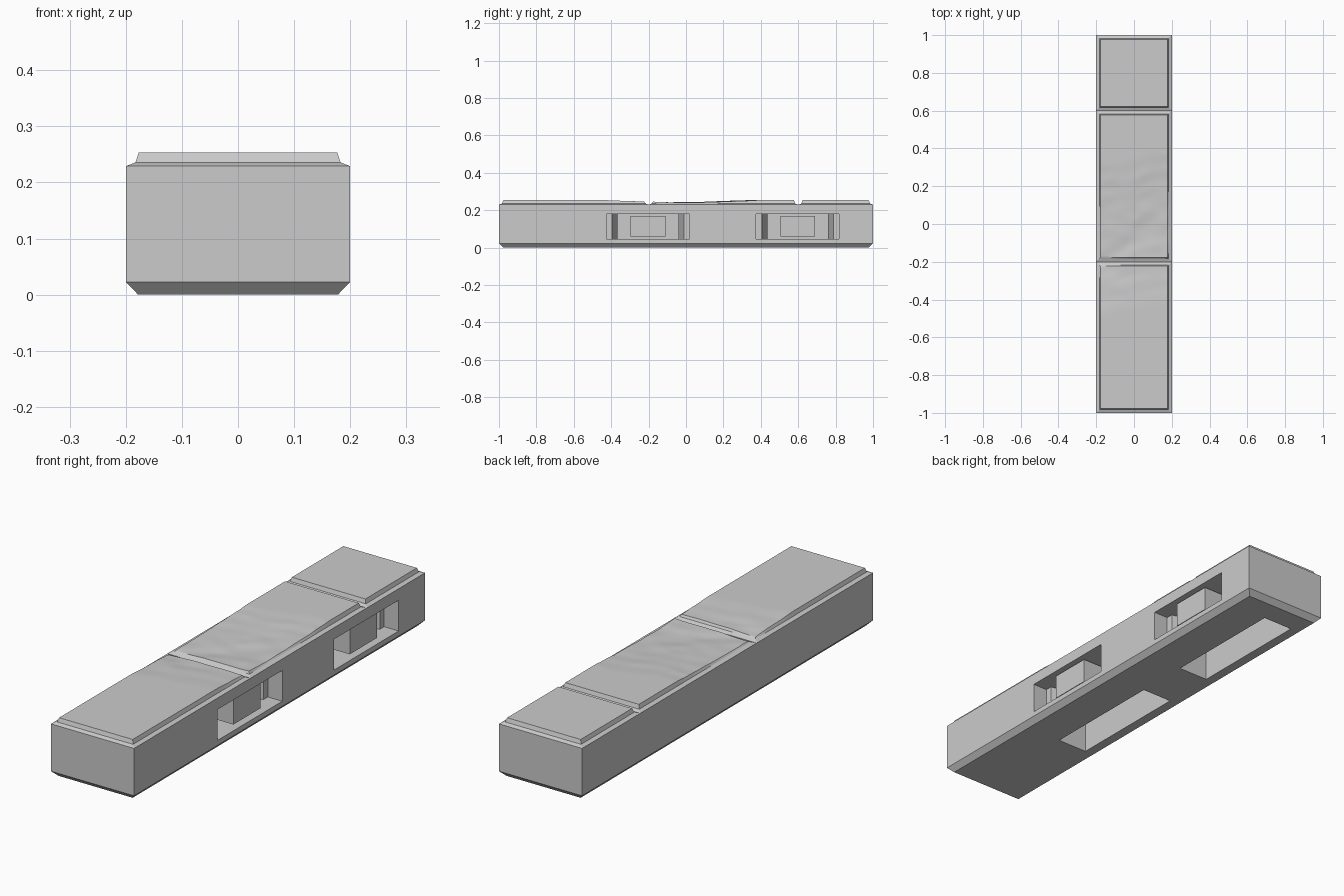
import bpy, bmesh
from mathutils import Vector, noise

cube = bpy.data.objects.get("Cube")
if cube:
    bpy.data.objects.remove(cube, do_unlink=True)

stone = bpy.data.materials.new("stone_grey")
stone.use_nodes = True
grey = (0.6, 0.6, 0.6, 1)
stone.diffuse_color = grey
stone.node_tree.nodes["Principled BSDF"].inputs["Base Color"].default_value = grey


def finish(name, bm):
    bmesh.ops.recalc_face_normals(bm, faces=bm.faces)
    mesh = bpy.data.meshes.new(name)
    bm.to_mesh(mesh)
    bm.free()
    mesh.materials.append(stone)
    obj = bpy.data.objects.new(name, mesh)
    bpy.context.collection.objects.link(obj)
    return obj


def loft(name, rings):
    """Closed solid skinned through rings of equal point count."""
    bm = bmesh.new()
    loops = [[bm.verts.new(p) for p in ring] for ring in rings]
    n = len(loops[0])
    for a, b in zip(loops, loops[1:]):
        for i in range(n):
            j = (i + 1) % n
            bm.faces.new((a[i], a[j], b[j], b[i]))
    bm.faces.new(loops[0][::-1])
    bm.faces.new(loops[-1])
    return finish(name, bm)


def rect(x0, x1, y0, y1, z):
    return [(x0, y0, z), (x1, y0, z), (x1, y1, z), (x0, y1, z)]


def box(name, x0, x1, y0, y1, z0, z1):
    return loft(name, [rect(x0, x1, y0, y1, z0), rect(x0, x1, y0, y1, z1)])


# Main body with chamfered underside
W, TOP = 0.2, 0.229
body = loft("body", [rect(-W + 0.022, W - 0.022, -0.978, 0.978, 0),
                     rect(-W, W, -1, 1, 0.023), rect(-W, W, -1, 1, TOP)])


def cut(cutter):
    mod = body.modifiers.new("cut", 'BOOLEAN')
    mod.operation = 'DIFFERENCE'
    mod.solver = 'EXACT'
    mod.object = cutter
    bpy.context.view_layer.objects.active = body
    bpy.ops.object.modifier_apply(modifier=mod.name)
    bpy.data.objects.remove(cutter, do_unlink=True)


# Clip sockets: stepped, tapering mouth on the side, pocket open underneath
half_plan = [(0.25, 0.222), (0.13, 0.222), (0.13, 0.192), (0.01, 0.162), (-0.06, 0.162)]
for i, yc in enumerate((-0.203, 0.597)):
    plan = [(x, yc - y) for x, y in half_plan] + [(x, yc + y) for x, y in reversed(half_plan)]
    cut(loft("mouth_cutter", [[(x, y, z) for x, y in plan] for z in (0.045, 0.179)]))
    cut(box("pocket_cutter", -0.135, 0.01, yc - 0.28, yc + 0.28, -0.05, 0.18))
    box(f"socket_block_{i + 1}", 0.02, 0.185, yc - 0.093, yc + 0.093, 0.06, 0.168)


# Worn slab surface: a shallow valley with wavy rock ledges
def height(x, y):
    y2 = y + 0.12 * noise.noise(Vector((x * 6, y * 3, 1))) - 0.25 * x
    if y2 > -0.08:
        wear = (0.36 - y2) / 0.44
    else:
        wear = (y2 + 0.45) / 0.37
    wear = max(0, min(1, wear))
    ledge = wear * 4
    step = int(ledge)
    f = ledge - step
    f = f * f * (3 - 2 * f)
    bump = 0.003 * noise.noise(Vector((x * 9, y * 14, 4))) * min(1, wear * 3)
    return max(0.2375, min(0.253, 0.253 - 0.014 * (step + f) / 4 + bump))


def slab(name, y0, y1):
    bm = bmesh.new()
    hw, inset = 0.177, 0.006
    nx, ny = 36, int((y1 - y0) * 100)
    grid = []
    for j in range(ny + 1):
        y = y0 + inset + (y1 - y0 - 2 * inset) * j / ny
        row = []
        for i in range(nx + 1):
            x = hw * (2 * i / nx - 1)
            row.append(bm.verts.new((x, y, height(x, y))))
        grid.append(row)
    for a, b in zip(grid, grid[1:]):
        for i in range(nx):
            bm.faces.new((a[i], a[i + 1], b[i + 1], b[i]))
    # Sloping rim down to the base
    rim = (grid[0][:-1] + [r[-1] for r in grid[:-1]]
           + grid[-1][:0:-1] + [r[0] for r in grid[:0:-1]])
    yc = (y0 + y1) / 2
    sx, sy = (hw + inset) / hw, (y1 - y0) / (y1 - y0 - 2 * inset)
    low = [bm.verts.new((v.co.x * sx, yc + (v.co.y - yc) * sy, 0.2355)) for v in rim]
    for k in range(len(rim)):
        m = (k + 1) % len(rim)
        bm.faces.new((rim[k], low[k], low[m], rim[m]))
    bm.faces.new(low)
    return finish(name, bm)


# Three paving slabs, each on a sloping shoulder
for part, y0, y1 in (("front", -1, -0.2), ("middle", -0.2, 0.6), ("rear", 0.6, 1)):
    g = 0.018
    loft(part + "_shoulder", [rect(-W, W, y0, y1, TOP),
                              rect(-W + g, W - g, y0 + g, y1 - g, 0.236)])
    top = slab(part + "_slab", y0 + g - 0.001, y1 - g + 0.001)
    bpy.ops.object.select_all(action='DESELECT')
    top.select_set(True)
    bpy.context.view_layer.objects.active = top
    bpy.ops.object.shade_smooth_by_angle()
